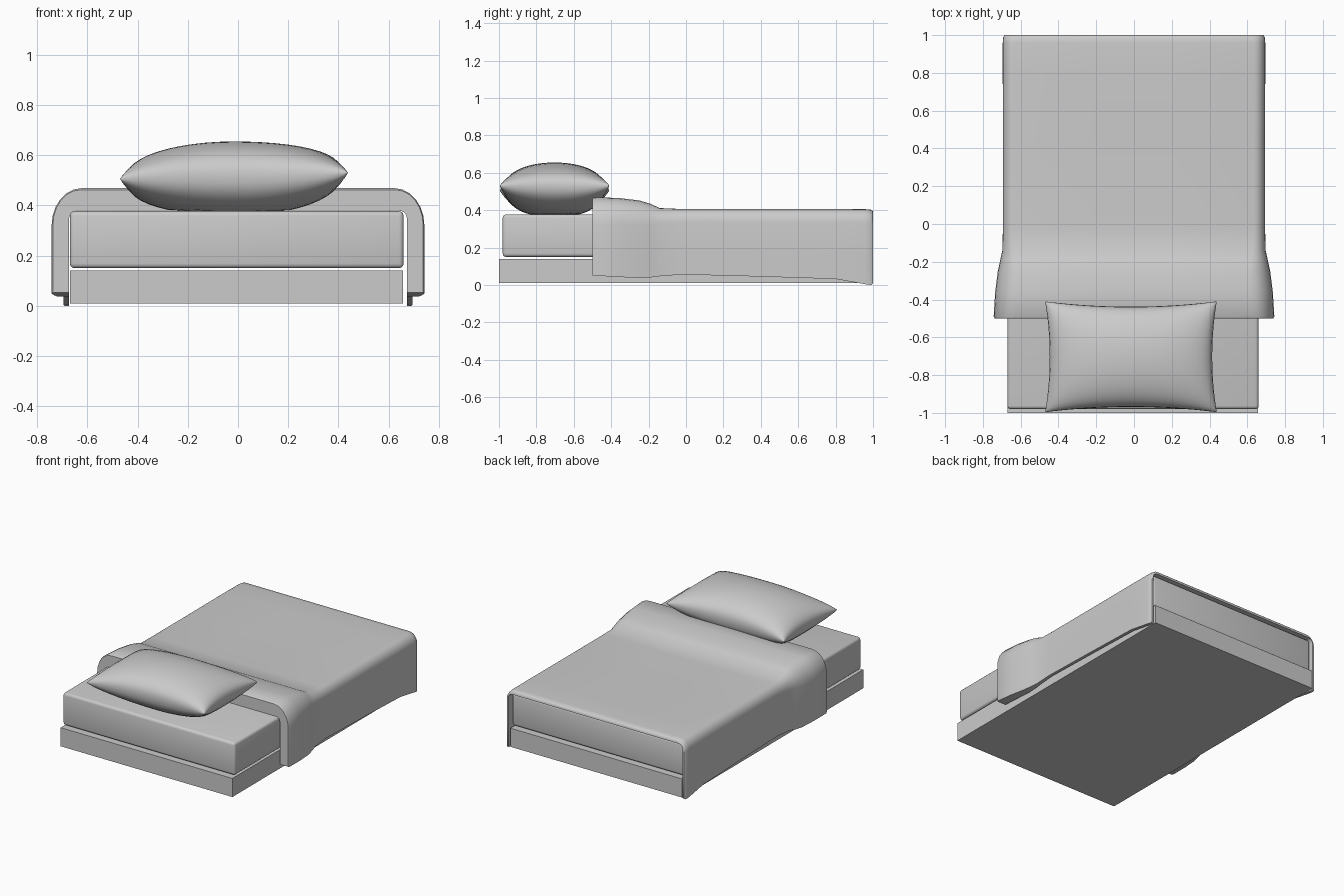
import bpy, bmesh
from math import cos, sin, pi

if "Cube" in bpy.data.objects:
    bpy.data.objects.remove(bpy.data.objects["Cube"])

grey = bpy.data.materials.new("soft_grey")
grey.use_nodes = True
grey.diffuse_color = (0.6, 0.6, 0.6, 1)
grey.node_tree.nodes["Principled BSDF"].inputs["Base Color"].default_value = (0.6, 0.6, 0.6, 1)


def finish(name, bm, angle=None):
    bmesh.ops.recalc_face_normals(bm, faces=bm.faces)
    mesh = bpy.data.meshes.new(name)
    bm.to_mesh(mesh)
    bm.free()
    obj = bpy.data.objects.new(name, mesh)
    bpy.context.collection.objects.link(obj)
    mesh.materials.append(grey)
    if angle:
        bpy.ops.object.select_all(action='DESELECT')
        bpy.context.view_layer.objects.active = obj
        obj.select_set(True)
        bpy.ops.object.shade_smooth_by_angle(angle=angle)
    return obj


def box(name, lo, hi, bevel=0):
    bm = bmesh.new()
    bmesh.ops.create_cube(bm, size=1)
    for v in bm.verts:
        v.co = [(a + b) / 2 + c * (b - a) for a, b, c in zip(lo, hi, v.co)]
    if bevel:
        bmesh.ops.bevel(bm, geom=bm.edges[:], offset=bevel, segments=3,
                        profile=0.5, affect='EDGES')
    return finish(name, bm, 0.7 if bevel else None)


# Base and mattress
box("bed_base", (-0.67, -1, 0.01), (0.657, 1, 0.14))
box("mattress", (-0.67, -0.98, 0.15), (0.66, 0.98, 0.377), 0.018)


# Blanket: an arch-shaped section lofted along the bed
def arch(half, top, bottom, rx, rz, steps=6):
    right = [(half, bottom), (half, bottom + 0.5 * (top - rz - bottom))]
    for i in range(steps + 1):
        a = i / steps * pi / 2
        right.append((half - rx + rx * cos(a), top - rz + rz * sin(a)))
    right.append((half * 0.3, top))
    return right + [(-x, z) for x, z in reversed(right)]


# y, half width, top, hem height, corner width, corner height
stations = [
    (-0.50, 0.738, 0.462, 0.052, 0.11, 0.14),
    (-0.49, 0.743, 0.469, 0.050, 0.12, 0.15),
    (-0.36, 0.735, 0.465, 0.043, 0.12, 0.14),
    (-0.25, 0.721, 0.452, 0.037, 0.11, 0.13),
    (-0.19, 0.708, 0.434, 0.040, 0.09, 0.11),
    (-0.14, 0.697, 0.411, 0.047, 0.07, 0.08),
    (-0.02, 0.694, 0.406, 0.056, 0.06, 0.07),
    (0.40, 0.694, 0.406, 0.045, 0.06, 0.07),
    (0.80, 0.695, 0.406, 0.032, 0.06, 0.07),
    (0.96, 0.695, 0.405, 0.004, 0.06, 0.07),
    (0.99, 0.692, 0.402, 0.000, 0.06, 0.07),
    (1.00, 0.685, 0.394, 0.008, 0.06, 0.07),
]
bm = bmesh.new()
rings = []
for y, half, top, bottom, rx, rz in stations:
    outer = arch(half, top, bottom, rx, rz)
    inner = arch(0.673, 0.379, bottom, 0.03, 0.03)
    rings.append([bm.verts.new((x, y, z)) for x, z in outer + inner[::-1]])
count = len(rings[0])
for a, b in zip(rings, rings[1:]):
    for i in range(count):
        j = (i + 1) % count
        bm.faces.new((a[i], a[j], b[j], b[i]))
for ring in (rings[0], rings[-1]):
    for i in range(count // 2 - 1):
        bm.faces.new((ring[i], ring[i + 1], ring[-2 - i], ring[-1 - i]))
finish("blanket", bm, 0.9)

# Pillow: two puffed sheets meeting at a pinched seam
bm = bmesh.new()
n = 24
for side, puff in ((1, 0.137), (-1, 0.16)):
    grid = []
    for i in range(n + 1):
        u = -cos(pi * i / n)
        row = []
        for k in range(n + 1):
            v = -cos(pi * k / n)
            x = -0.016 + u * (0.43 + 0.024 * v * v)
            y = -0.703 + v * (0.265 + 0.028 * u * u)
            swell = max(0, (1 - u * u) * (1 - v * v)) ** 0.42
            z = 0.518 + 0.012 * u * abs(u) + side * puff * swell
            row.append(bm.verts.new((x, y, max(z, 0.378))))
        grid.append(row)
    for i in range(n):
        for k in range(n):
            bm.faces.new((grid[i][k], grid[i + 1][k],
                          grid[i + 1][k + 1], grid[i][k + 1]))
bmesh.ops.remove_doubles(bm, verts=bm.verts[:], dist=0.0005)
finish("pillow", bm, 1.0)
